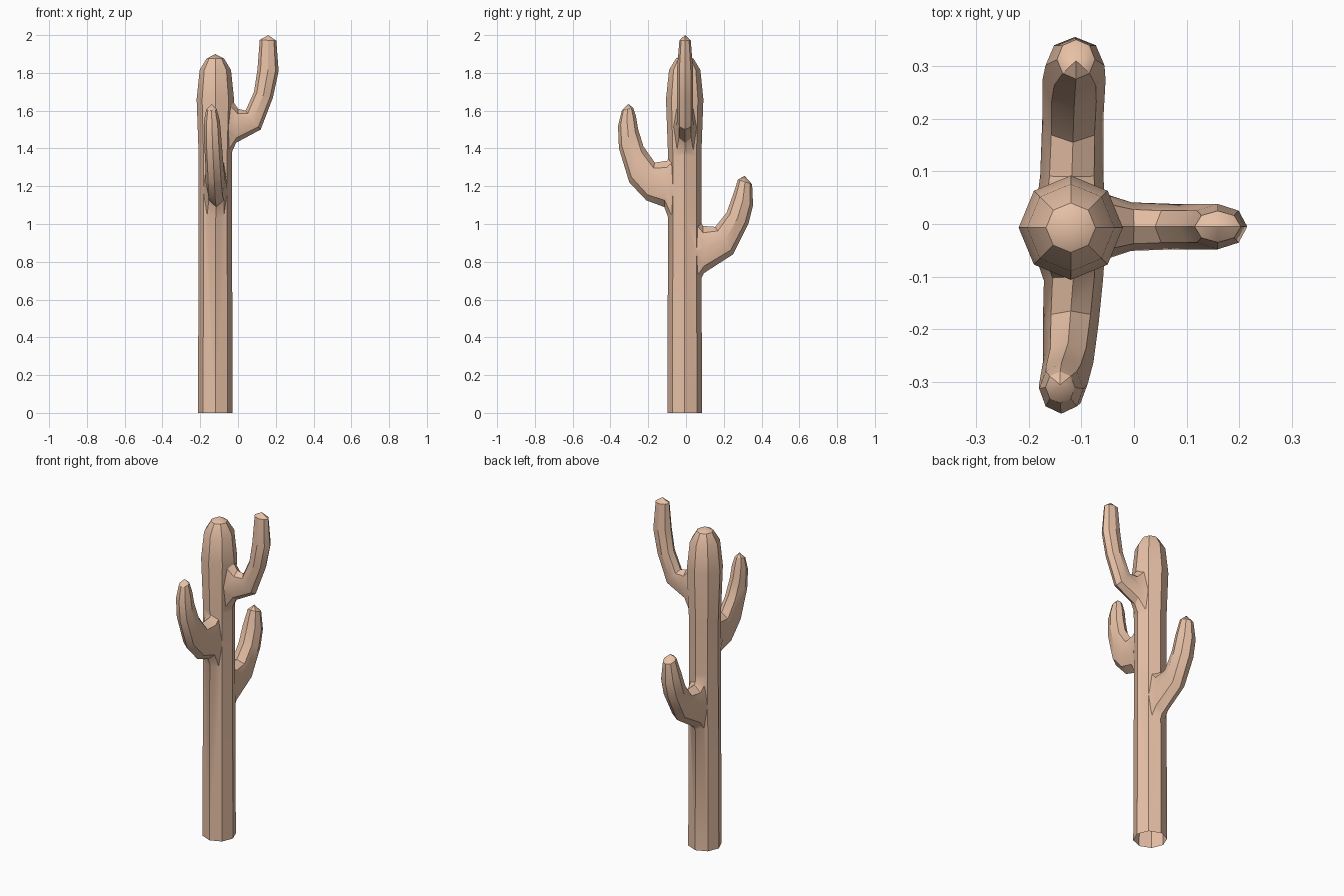
import bpy, bmesh, math
from mathutils import Vector

if "Cube" in bpy.data.objects:
    bpy.data.objects.remove(bpy.data.objects["Cube"])

SIDES = 8
CX, CY = -0.12, -0.007


def make_object(name, rings, tip):
    """Loft octagonal rings, cap the root and close the end on a point."""
    bm = bmesh.new()
    loops = [[bm.verts.new(p) for p in ring] for ring in rings]
    end = bm.verts.new(tip)
    bm.faces.new(loops[0])
    for k in range(SIDES):
        n = (k + 1) % SIDES
        for a, b in zip(loops, loops[1:]):
            bm.faces.new((a[k], a[n], b[n], b[k]))
        bm.faces.new((loops[-1][k], loops[-1][n], end))
    bmesh.ops.recalc_face_normals(bm, faces=bm.faces)
    mesh = bpy.data.meshes.new(name)
    bm.to_mesh(mesh)
    bm.free()
    obj = bpy.data.objects.new(name, mesh)
    bpy.context.collection.objects.link(obj)
    return obj


def octagon(center, u, v):
    angles = [2 * math.pi * k / SIDES for k in range(SIDES)]
    return [center + u * math.cos(a) + v * math.sin(a) for a in angles]


def make_arm(name, place, side, stations, tip):
    """stations: outer (reach, z), inner (reach, z), half width, sideways shift."""
    rings = []
    for ro, zo, ri, zi, w, s in stations:
        outer, inner = place(ro, zo, s), place(ri, zi, s)
        rings.append(octagon((outer + inner) / 2, (outer - inner) / 2, side * w))
    return make_object(name, rings, place(*tip))


# Trunk: straight column, slightly swollen top and rounded crown
profile = [(0.092, 0), (0.088, 1.05), (0.088, 1.36), (0.099, 1.66),
           (0.083, 1.815), (0.047, 1.875)]
trunk = make_object("cactus", [
    octagon(Vector((CX, CY, z)), Vector((r, 0, 0)), Vector((0, r, 0)))
    for r, z in profile], Vector((CX, CY, 1.9)))

X, Y = Vector((1, 0, 0)), Vector((0, 1, 0))

# Upper arm towards +x
arms = [make_arm("right_arm", lambda r, z, s: Vector((r, -0.005 + s, z)), Y, [
    (-0.06, 1.32, -0.06, 1.70, 0.064, 0),
    (-0.01, 1.43, 0.00, 1.61, 0.046, 0),
    (0.12, 1.50, 0.04, 1.60, 0.043, 0),
    (0.185, 1.67, 0.085, 1.70, 0.043, 0),
    (0.215, 1.81, 0.103, 1.82, 0.043, 0),
    (0.203, 1.97, 0.115, 1.975, 0.030, 0)], (0.16, 2.0, 0))]

# Middle arm towards -y
arms.append(make_arm("front_arm", lambda r, z, s: Vector((CX + s, -r, z)), X, [
    (0.07, 0.97, 0.07, 1.39, 0.064, 0),
    (0.115, 1.09, 0.10, 1.335, 0.056, 0.005),
    (0.21, 1.125, 0.165, 1.325, 0.053, 0),
    (0.30, 1.22, 0.225, 1.41, 0.048, -0.005),
    (0.355, 1.40, 0.253, 1.50, 0.046, -0.014),
    (0.36, 1.52, 0.265, 1.57, 0.042, -0.018),
    (0.34, 1.60, 0.28, 1.615, 0.028, -0.02)], (0.305, 1.635, -0.02)))

# Lower arm towards +y
arms.append(make_arm("back_arm", lambda r, z, s: Vector((CX + s, r, z)), X, [
    (0.045, 0.64, 0.045, 1.07, 0.064, 0),
    (0.095, 0.74, 0.09, 0.99, 0.060, 0.002),
    (0.25, 0.84, 0.155, 0.985, 0.058, 0.004),
    (0.33, 1.00, 0.215, 1.06, 0.060, 0.006),
    (0.355, 1.10, 0.247, 1.15, 0.056, 0.008),
    (0.35, 1.21, 0.275, 1.235, 0.036, 0.01)], (0.31, 1.255, 0.01)))

# Merge the arms into the trunk
bpy.context.view_layer.objects.active = trunk
trunk.select_set(True)
for arm in arms:
    mod = trunk.modifiers.new("union", 'BOOLEAN')
    mod.operation = 'UNION'
    mod.solver = 'EXACT'
    mod.object = arm
    bpy.ops.object.modifier_apply(modifier=mod.name)
    bpy.data.objects.remove(arm)

# The foot is open
bm = bmesh.new()
bm.from_mesh(trunk.data)
foot = [f for f in bm.faces if f.calc_center_median().z < 0.001]
bmesh.ops.delete(bm, geom=foot, context='FACES_ONLY')
bm.to_mesh(trunk.data)
bm.free()

mat = bpy.data.materials.new("clay")
mat.diffuse_color = (0.8, 0.53, 0.38, 1)
mat.use_nodes = True
mat.node_tree.nodes["Principled BSDF"].inputs["Base Color"].default_value = mat.diffuse_color
trunk.data.materials.clear()
trunk.data.materials.append(mat)
bpy.ops.object.shade_smooth_by_angle(angle=math.radians(30))
